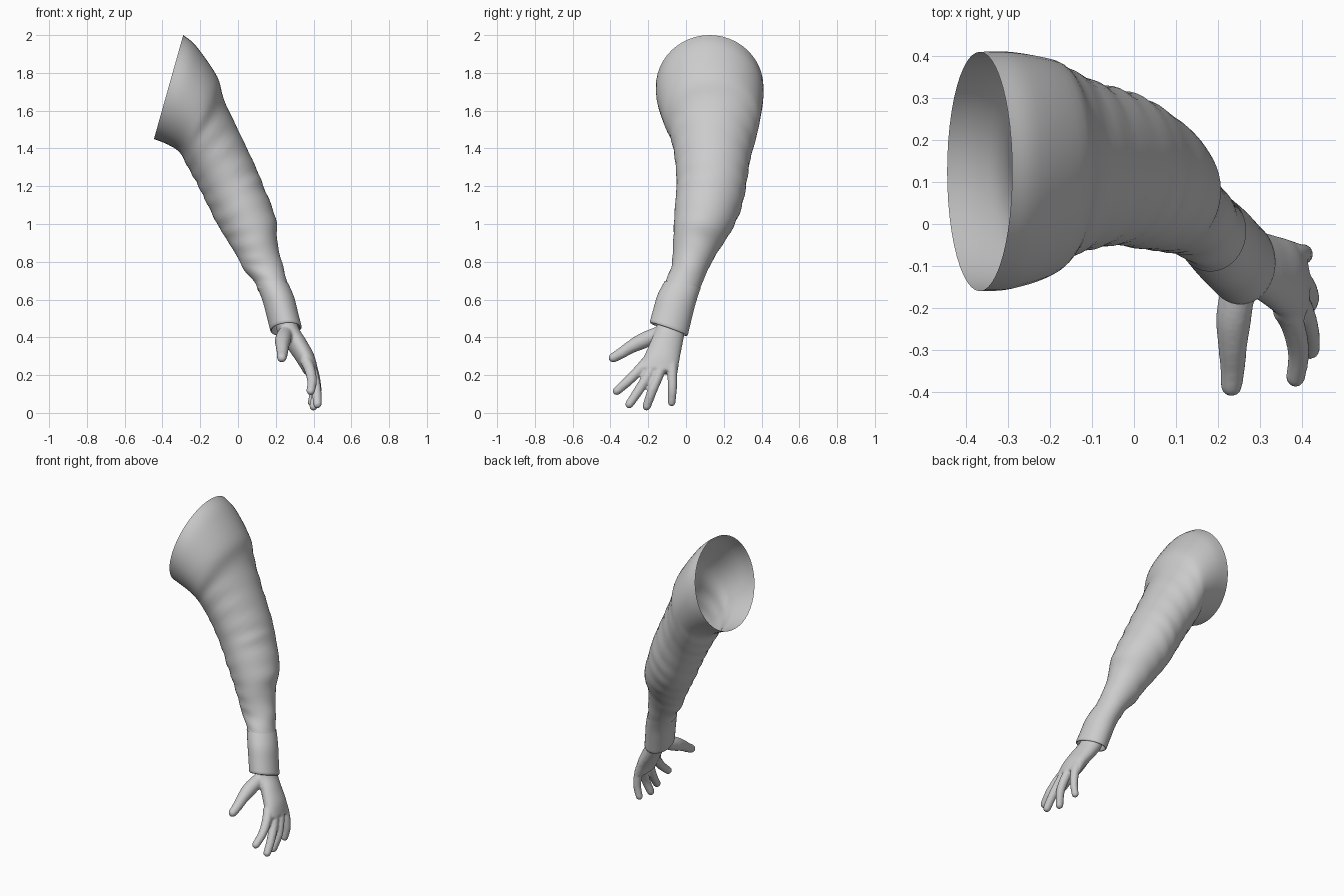
import bpy, bmesh, math
from mathutils import Vector

if "Cube" in bpy.data.objects:
    bpy.data.objects.remove(bpy.data.objects["Cube"])

grey = bpy.data.materials.new("plain grey")
grey.diffuse_color = (0.6, 0.6, 0.6, 1)
grey.use_nodes = True
grey.node_tree.nodes["Principled BSDF"].inputs["Base Color"].default_value = grey.diffuse_color


def spline(rows, steps):
    """Catmull-Rom interpolation through rows of numbers."""
    out = []
    n = len(rows)
    for i in range(n - 1):
        p = [rows[max(0, min(n - 1, i + k))] for k in (-1, 0, 1, 2)]
        for s in range(steps):
            t = s / steps
            out.append([0.5 * (2 * b + (c - a) * t + (2 * a - 5 * b + 4 * c - d) * t * t
                               + (3 * b - a - 3 * c + d) * t ** 3) for a, b, c, d in zip(*p)])
    out.append(list(rows[-1]))
    return out


def ring(row, sides, wrinkle=0.0):
    """Oval from left x,z / right x,z / front and back y / forward lift."""
    xl, zl, xr, zr, y0, y1, lift = row
    pts = []
    for k in range(sides):
        a = 2 * math.pi * k / sides
        c, s = math.cos(a), math.sin(a)
        r = 1 + wrinkle * math.sin(2 * a + 34 * (zl + zr)) * (0.6 + 0.4 * math.sin(3 * a + 9 * zl))
        pts.append(Vector(((xl + xr) / 2 + (xr - xl) / 2 * c * r,
                           (y0 + y1) / 2 + (y1 - y0) / 2 * s * r,
                           (zl + zr) / 2 + (zr - zl) / 2 * c * r - lift * s)))
    return pts


def loft(bm, rings, caps=False):
    vs = [[bm.verts.new(p) for p in r] for r in rings]
    n = len(vs[0])
    for a, b in zip(vs, vs[1:]):
        for k in range(n):
            bm.faces.new((a[k], b[k], b[(k + 1) % n], a[(k + 1) % n]))
    if caps:
        bm.faces.new(vs[0])
        bm.faces.new(vs[-1][::-1])


def finish(bm, name):
    bmesh.ops.recalc_face_normals(bm, faces=bm.faces)
    for f in bm.faces:
        f.smooth = True
    me = bpy.data.meshes.new(name)
    bm.to_mesh(me)
    bm.free()
    me.materials.append(grey)
    ob = bpy.data.objects.new(name, me)
    bpy.context.collection.objects.link(ob)
    return ob


# Sleeve: open tube from the shoulder opening to the cuff
sleeve = [(-.445, 1.45, -.29, 2.0, -.16, .41, 0),
          (-.37, 1.42, -.22, 1.94, -.155, .41, 0),
          (-.31, 1.38, -.11, 1.78, -.125, .395, 0),
          (-.27, 1.31, -.075, 1.66, -.085, .375, 0),
          (-.22, 1.22, 0, 1.5, -.06, .342, 0),
          (-.165, 1.11, .09, 1.31, -.05, .318, 0),
          (-.11, 1.0, .135, 1.2, -.058, .295, 0),
          (-.055, .91, .2, 1.03, -.065, .24, 0),
          (0, .82, .208, .9, -.07, .17, 0),
          (.03, .76, .235, .79, -.075, .12, .01),
          (.09, .69, .255, .71, -.1, .085, .015),
          (.105, .65, .27, .66, -.118, .065, .02)]
bm = bmesh.new()
rows = spline(sleeve, 5)
loft(bm, [ring(r, 48, 0.018 * min(1, max(0, (i - 8) / 12))) for i, r in enumerate(rows)])
finish(bm, "sleeve")

# Cuff: band with a rolled lip turning back inside
cuff = [(.098, .675, .266, .685, -.112, .078, .018),
        (.128, .60, .298, .61, -.15, .052, .022),
        (.15, .52, .318, .53, -.172, .03, .028),
        (.17, .44, .337, .455, -.192, .01, .034)]
lip = [(.174, .434, .333, .449, -.188, .006, .034),
       (.18, .437, .327, .452, -.182, .0, .033),
       (.172, .50, .30, .51, -.162, .012, .028)]
bm = bmesh.new()
loft(bm, [ring(r, 48) for r in spline(cuff, 4) + lip])
finish(bm, "cuff")

# Hand: palm loft and rounded finger tubes fused into one skin
palm = [(.185, .53, .295, .55, -.145, .005, .02),
        (.208, .43, .322, .45, -.155, -.008, .02),
        (.262, .345, .36, .385, -.185, -.022, .02),
        (.315, .265, .402, .31, -.222, -.035, .01),
        (.352, .205, .422, .235, -.245, -.045, .015)]
bm = bmesh.new()
loft(bm, [ring(r, 28) for r in spline(palm, 5)], True)


def finger(points, sides=14):
    """Tapered tube through x, y, z, radius with domed ends."""
    path = spline(points, 6)
    pos = [Vector(p[:3]) for p in path]
    rings = []
    for i, p in enumerate(pos):
        d = (pos[min(i + 1, len(pos) - 1)] - pos[max(i - 1, 0)]).normalized()
        u = d.cross(Vector((0, 1, 0.3))).normalized()
        w = d.cross(u)

        def circle(c, r):
            return [c + r * (u * math.cos(a) + w * math.sin(a))
                    for a in (2 * math.pi * k / sides for k in range(sides))]
        r = path[i][3]
        rings.append(circle(p, r))
        if i == len(pos) - 1:
            for t in (0.5, 1.0, 1.4):
                rings.append(circle(p + d * r * math.sin(t), r * math.cos(t)))
    loft(bm, rings, True)


# thumb, index, middle, ring and little finger
finger([(.25, -.14, .42, .04), (.238, -.22, .385, .043), (.235, -.29, .35, .035),
        (.235, -.34, .318, .03), (.232, -.385, .292, .026)])
finger([(.355, -.2, .28, .03), (.378, -.24, .235, .029), (.392, -.305, .17, .026),
        (.385, -.366, .116, .023)])
finger([(.37, -.175, .27, .03), (.395, -.192, .215, .028), (.415, -.25, .12, .026),
        (.42, -.3, .046, .023)])
finger([(.375, -.13, .27, .03), (.4, -.14, .215, .028), (.416, -.178, .12, .026),
        (.4, -.208, .035, .023)])
finger([(.365, -.075, .28, .03), (.39, -.074, .22, .027), (.403, -.072, .13, .024),
        (.39, -.076, .055, .021)])
hand = finish(bm, "hand")
skin = hand.modifiers.new("fuse", 'REMESH')
skin.mode = 'VOXEL'
skin.voxel_size = 0.007
skin.use_smooth_shade = True
soft = hand.modifiers.new("soften", 'SMOOTH')
soft.factor = 0.5
soft.iterations = 5
